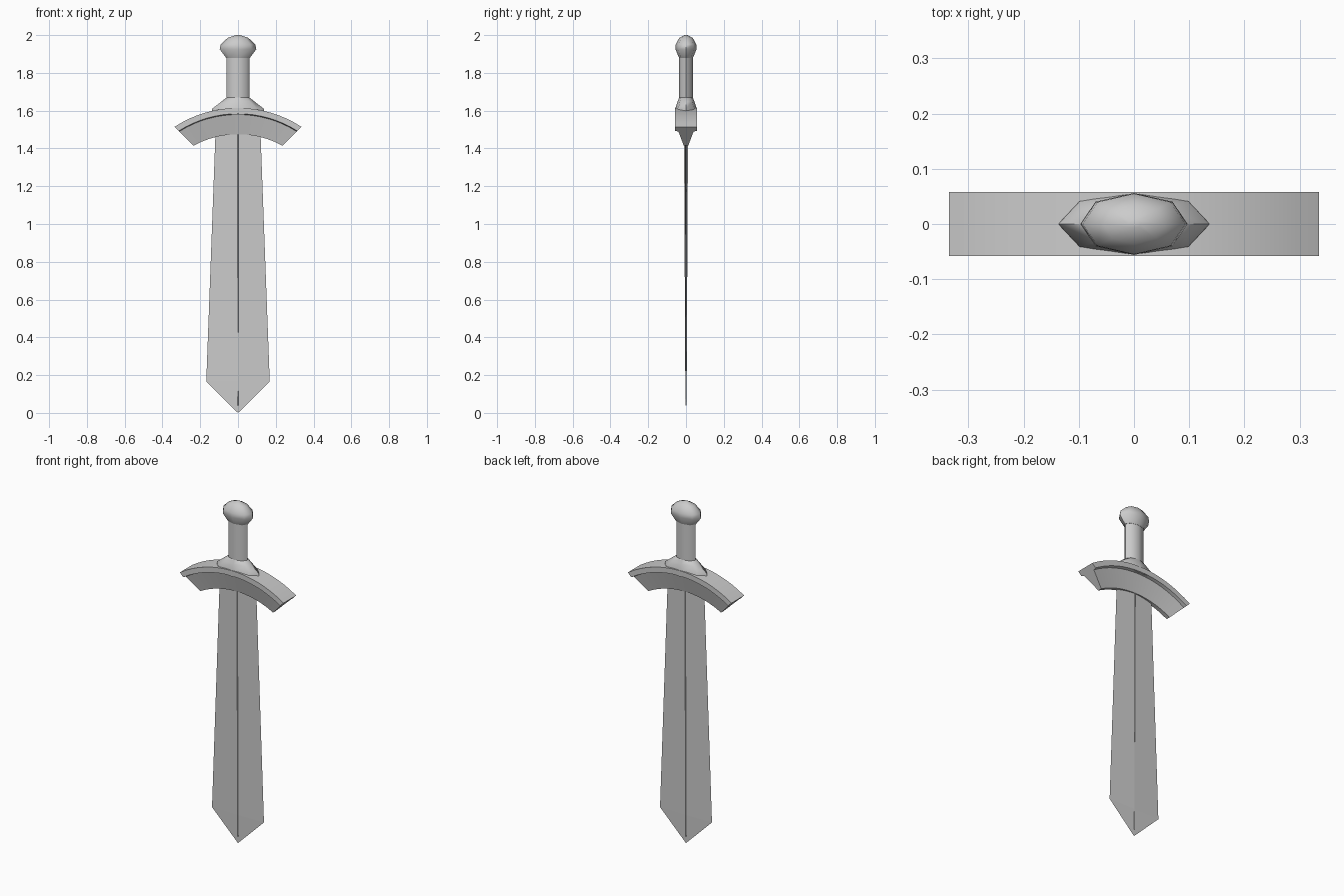
import bpy
from math import sin, cos, radians

if "Cube" in bpy.data.objects:
    bpy.data.objects.remove(bpy.data.objects["Cube"])


def make(name, verts, faces, smooth=None):
    me = bpy.data.meshes.new(name)
    me.from_pydata(verts, [], faces)
    ob = bpy.data.objects.new(name, me)
    bpy.context.collection.objects.link(ob)
    bpy.ops.object.select_all(action='DESELECT')
    ob.select_set(True)
    bpy.context.view_layer.objects.active = ob
    bpy.ops.object.mode_set(mode='EDIT')
    bpy.ops.mesh.select_all(action='SELECT')
    bpy.ops.mesh.normals_make_consistent(inside=False)
    bpy.ops.object.mode_set(mode='OBJECT')
    if smooth:
        bpy.ops.object.shade_smooth_by_angle(angle=radians(smooth))
    return ob


def loft(name, rings, smooth=None):
    """Skin a list of equal-length closed rings and cap both ends."""
    n = len(rings[0])
    verts = [v for r in rings for v in r]
    faces = [(k * n + i, k * n + (i + 1) % n, (k + 1) * n + (i + 1) % n, (k + 1) * n + i)
             for k in range(len(rings) - 1) for i in range(n)]
    faces += [tuple(range(n)), tuple(range((len(rings) - 1) * n, len(rings) * n))]
    return make(name, verts, faces, smooth)


OCT = [(1, 0), (.72, .72), (0, 1), (-.72, .72), (-1, 0), (-.72, -.72), (0, -1), (.72, -.72)]


def turned(name, levels):
    """Flattened eight-sided part from (z, half width, half depth) levels."""
    return loft(name, [[(x * rx, y * ry, z) for x, y in OCT] for z, rx, ry in levels], 55)


# Hilt: collar, grip and pommel
turned("collar", [(1.58, .138, .057), (1.61, .137, .057), (1.648, .088, .045), (1.67, .06, .036)])
turned("grip", [(1.66, .06, .036), (1.885, .06, .036)])
turned("pommel", [(1.88, .063, .037), (1.925, .097, .056), (1.95, .092, .055),
                  (1.985, .055, .036), (2.0, .012, .008)])

# Curved crossguard: a stepped wedge section swept between two arcs
section = [(0, .058), (.22, .058), (.25, .04), (1, .012)]
section += [(t, -y) for t, y in reversed(section)]
rings = []
STEPS = 16
for k in range(STEPS + 1):
    u = 2 * k / STEPS - 1
    a, b = radians(33.1 * u), radians(28.7 * u)
    ox, oz = .6145 * sin(a), 1.0 + .6145 * cos(a)
    ix, iz = .49 * sin(b), .985 + .49 * cos(b)
    rings.append([(ox + (ix - ox) * t, y, oz + (iz - oz) * t) for t, y in section])
loft("crossguard", rings, 30)

# Blade: thin diamond section, flaring toward the point
loft("blade", [[(w, 0, z), (0, t, z), (-w, 0, z), (0, -t, z)]
               for z, w, t in [(1.54, .117, .007), (.165, .168, .003), (0, .0005, .0005)]])

# Narrow ridge along the blade centre
loft("blade_ridge", [[(w, 0, z), (0, t, z), (-w, 0, z), (0, -t, z)]
                     for z, w, t in [(1.54, .007, .011), (.04, .003, .003)]])
